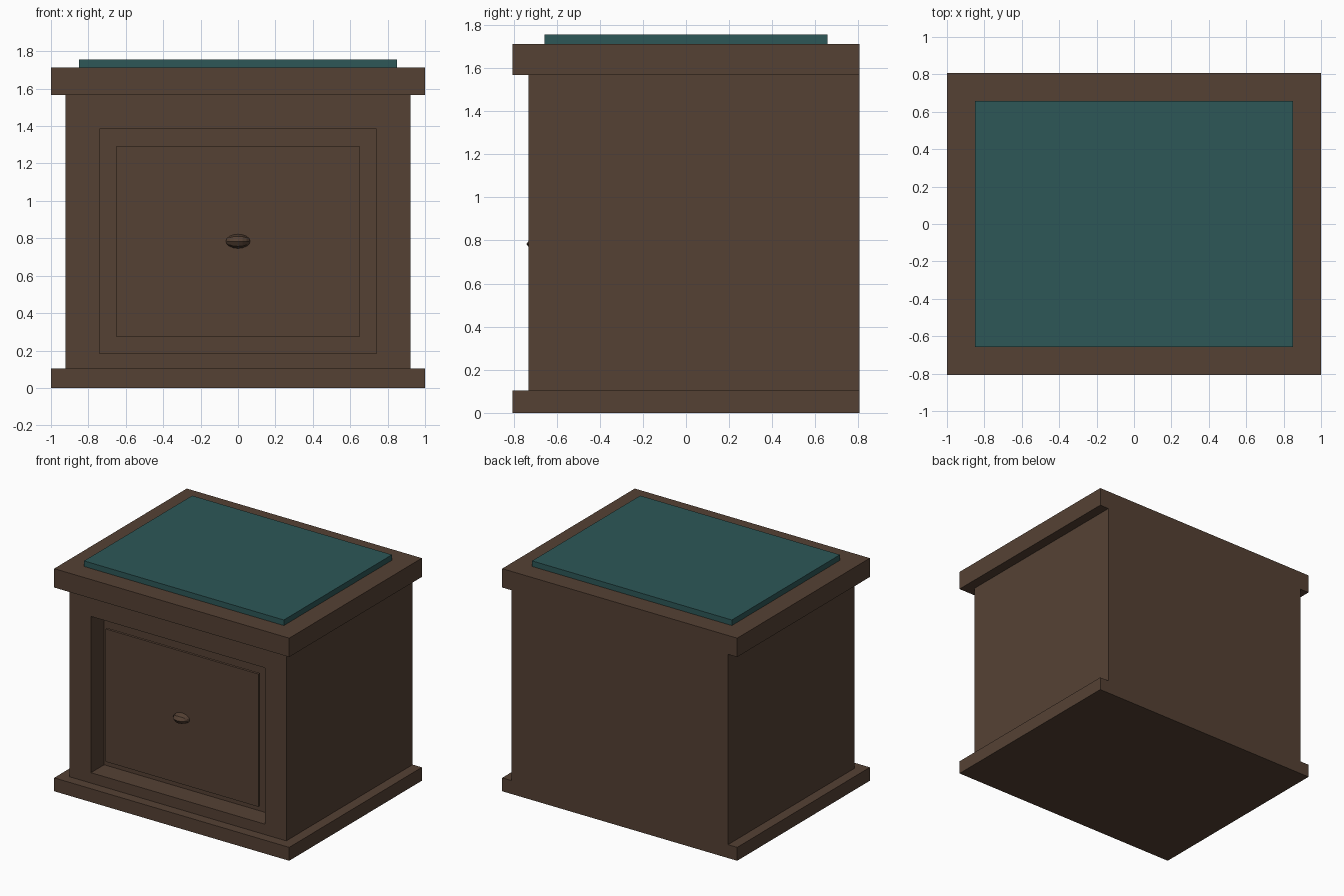
import bpy
import bmesh
import math

if "Cube" in bpy.data.objects:
    bpy.data.objects.remove(bpy.data.objects["Cube"], do_unlink=True)


def make_material(name, colour):
    mat = bpy.data.materials.new(name)
    mat.use_nodes = True
    mat.diffuse_color = colour
    mat.node_tree.nodes["Principled BSDF"].inputs["Base Color"].default_value = colour
    return mat


wood = make_material("dark brown wood", (0.091, 0.053, 0.034, 1))
cloth = make_material("teal cloth", (0.026, 0.096, 0.096, 1))


def add_object(name, bm, mat):
    bmesh.ops.recalc_face_normals(bm, faces=bm.faces)
    mesh = bpy.data.meshes.new(name)
    bm.to_mesh(mesh)
    bm.free()
    mesh.materials.append(mat)
    obj = bpy.data.objects.new(name, mesh)
    bpy.context.collection.objects.link(obj)
    return obj


def box_mesh(half_x, y, z):
    """Box centred on x = 0, spanning the given y and z ranges."""
    bm = bmesh.new()
    bmesh.ops.create_cube(bm, size=1)
    bmesh.ops.scale(bm, verts=bm.verts, vec=(2 * half_x, y[1] - y[0], z[1] - z[0]))
    bmesh.ops.translate(bm, verts=bm.verts, vec=(0, sum(y) / 2, sum(z) / 2))
    return bm


FRONT, BACK = -0.73, 0.806
BASE_TOP, BODY_TOP, LID_TOP = 0.103, 1.567, 1.712

# Plinth, overhanging top and cloth pad
add_object("plinth", box_mesh(1, (-BACK, BACK), (0, BASE_TOP)), wood)
add_object("top_slab", box_mesh(1, (-BACK, BACK), (BODY_TOP, LID_TOP)), wood)
add_object("top_pad", box_mesh(0.85, (-0.657, 0.657), (LID_TOP, 1.755)), cloth)

# Cabinet body with a recess sunk into its front
body = box_mesh(0.922, (FRONT, BACK), (BASE_TOP, BODY_TOP))
front = min(body.faces, key=lambda f: f.calc_center_median().y)
bmesh.ops.inset_individual(body, faces=[front], thickness=0.1)
for v in front.verts:
    v.co.x = math.copysign(0.74, v.co.x)
    v.co.z = 0.183 if v.co.z < 0.8 else 1.385
floor = bmesh.ops.extrude_discrete_faces(body, faces=[front])["faces"][0]
bmesh.ops.translate(body, verts=floor.verts, vec=(0, 0.16, 0))
add_object("cabinet_body", body, wood)

# Thin drawer front standing inside the recess
add_object("drawer_front", box_mesh(0.65, (-0.68, -0.66), (0.273, 1.294)), wood)

# Oval knob, with its poles to the sides
knob = bmesh.new()
bmesh.ops.create_uvsphere(knob, u_segments=8, v_segments=8, radius=1)
for v in knob.verts:
    v.co = (v.co.z * 0.065, v.co.x * 0.06 - 0.68, v.co.y * 0.038 + 0.784)
add_object("drawer_knob", knob, wood)
